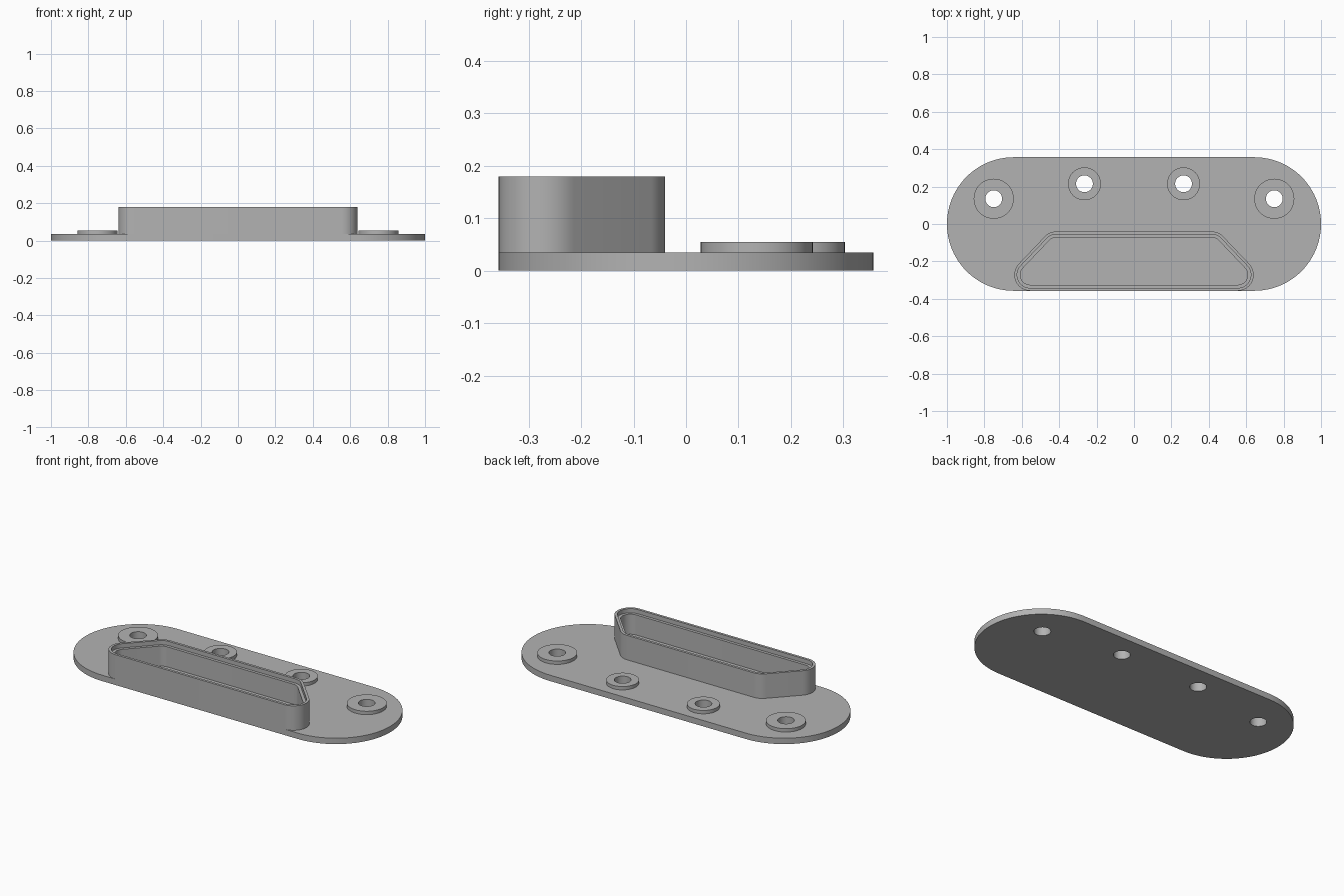
import bpy, bmesh, math
from mathutils import Vector

cube = bpy.data.objects.get("Cube")
if cube:
    bpy.data.objects.remove(cube)

BASE_TOP = 0.035
BOSS_TOP = 0.055
WALL_TOP = 0.18
HOLE_R = 0.045

grey = bpy.data.materials.new("plain grey")
grey.use_nodes = True
colour = (0.45, 0.45, 0.45, 1)
grey.diffuse_color = colour
grey.node_tree.nodes["Principled BSDF"].inputs["Base Color"].default_value = colour


def outline(centres, radius, steps):
    """Points of a rounded convex shape: arcs about counter-clockwise centres."""
    points = []
    n = len(centres)
    for i, c in enumerate(centres):
        c = Vector(c)
        before = c - Vector(centres[i - 1])
        after = Vector(centres[(i + 1) % n]) - c
        start = math.atan2(-before.x, before.y)
        end = math.atan2(-after.x, after.y)
        sweep = (end - start) % math.tau
        for k in range(steps + 1):
            a = start + sweep * k / steps
            points.append(c + radius * Vector((math.cos(a), math.sin(a))))
    return points


def circle(x, y, radius, sides=48):
    return [Vector((x + radius * math.cos(math.tau * k / sides),
                    y + radius * math.sin(math.tau * k / sides)))
            for k in range(sides)]


def ring(bm, points, z):
    return [bm.verts.new((p.x, p.y, z)) for p in points]


def bridge(bm, a, b):
    for i in range(len(a)):
        j = (i + 1) % len(a)
        bm.faces.new((a[i], a[j], b[j], b[i]))


def finish(bm, name):
    mesh = bpy.data.meshes.new(name)
    bm.to_mesh(mesh)
    bm.free()
    mesh.materials.append(grey)
    obj = bpy.data.objects.new(name, mesh)
    bpy.context.collection.objects.link(obj)
    bpy.ops.object.select_all(action="DESELECT")
    obj.select_set(True)
    bpy.context.view_layer.objects.active = obj
    bpy.ops.object.shade_smooth_by_angle(angle=math.radians(30))


# Mounting holes: x, y and boss radius
bosses = [(side * x, y, r) for side in (-1, 1)
          for x, y, r in ((0.75, 0.135, 0.107), (0.265, 0.215, 0.088))]

# Base plate with four through holes
bm = bmesh.new()
loops = [outline([(0.643, 0), (-0.643, 0)], 0.357, 48)]
loops += [circle(x, y, HOLE_R) for x, y, r in bosses]
caps = {0: [], BASE_TOP: []}
for points in loops:
    low, high = ring(bm, points, 0), ring(bm, points, BASE_TOP)
    bridge(bm, low, high)
    caps[0].append(low)
    caps[BASE_TOP].append(high)
for rings in caps.values():
    edges = [bm.edges.get((r[i - 1], r[i])) for r in rings for i in range(len(r))]
    bmesh.ops.triangle_fill(bm, edges=edges, use_beauty=True)
bmesh.ops.recalc_face_normals(bm, faces=bm.faces)
finish(bm, "base_plate")

# Raised washer around each hole
for i, (x, y, r) in enumerate(bosses):
    bm = bmesh.new()
    section = [(r, BASE_TOP), (r, BOSS_TOP), (HOLE_R, BOSS_TOP), (HOLE_R, BASE_TOP)]
    rings = [ring(bm, circle(x, y, rad), z) for rad, z in section]
    for k in range(len(rings)):
        bridge(bm, rings[k - 1], rings[k])
    bmesh.ops.recalc_face_normals(bm, faces=bm.faces)
    finish(bm, f"hole_boss_{i + 1}")

# Trapezoid wall with a stepped rim, closed by a floor
corners = [(-0.555, -0.272), (0.555, -0.272), (0.415, -0.125), (-0.415, -0.125)]
section = [(0.085, BASE_TOP), (0.085, WALL_TOP), (0.07, WALL_TOP),
           (0.07, WALL_TOP - 0.025), (0.053, WALL_TOP - 0.025), (0.053, BASE_TOP + 0.001)]
bm = bmesh.new()
rings = [ring(bm, outline(corners, rad, 16), z) for rad, z in section]
for a, b in zip(rings, rings[1:]):
    bridge(bm, a, b)
bm.faces.new(rings[-1])
bm.faces.new(rings[0][::-1])
bmesh.ops.recalc_face_normals(bm, faces=bm.faces)
finish(bm, "trapezoid_wall")
